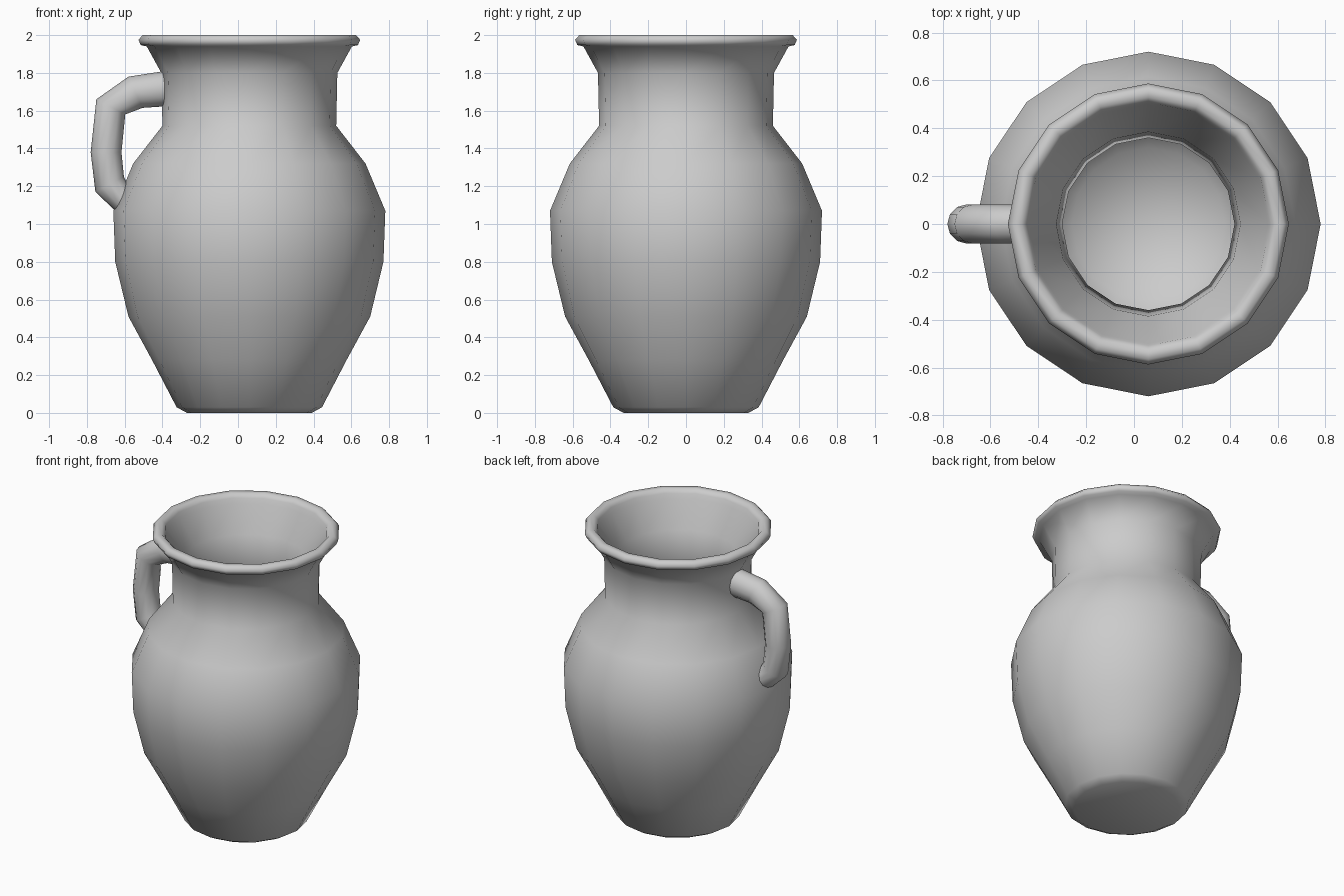
import bpy, bmesh, math
from mathutils import Vector

if "Cube" in bpy.data.objects:
    bpy.data.objects.remove(bpy.data.objects["Cube"])


def make_object(name, rings, cap_points):
    """Bridge a list of closed rings and close both ends with a fan."""
    bm = bmesh.new()
    loops = [[bm.verts.new(p) for p in ring] for ring in rings]
    n = len(loops[0])
    for a, b in zip(loops, loops[1:]):
        for i in range(n):
            j = (i + 1) % n
            bm.faces.new((a[i], a[j], b[j], b[i]))
    for loop, point in zip((loops[0], loops[-1]), cap_points):
        tip = bm.verts.new(point)
        for i in range(n):
            bm.faces.new((loop[i], loop[(i + 1) % n], tip))
    bmesh.ops.recalc_face_normals(bm, faces=bm.faces)
    mesh = bpy.data.meshes.new(name)
    bm.to_mesh(mesh)
    bm.free()
    for poly in mesh.polygons:
        poly.use_smooth = True
    obj = bpy.data.objects.new(name, mesh)
    bpy.context.collection.objects.link(obj)
    return obj


# Jug body: 16-sided lathe, (radius, height) from underside up and back inside
CX, SIDES = 0.06, 16
profile = [
    (0.33, 0.0), (0.385, 0.03), (0.515, 0.28), (0.64, 0.51), (0.71, 0.80),
    (0.72, 1.07), (0.615, 1.32), (0.46, 1.52), (0.466, 1.80),
    (0.543, 1.94), (0.575, 1.947), (0.587, 1.975), (0.565, 2.0),
    (0.53, 2.0), (0.508, 1.975), (0.50, 1.94),
    (0.385, 1.78), (0.36, 1.50), (0.53, 1.27), (0.625, 1.06), (0.615, 0.82),
    (0.55, 0.54), (0.43, 0.31), (0.32, 0.10),
]
body_rings = [
    [(CX + r * math.cos(math.tau * i / SIDES), r * math.sin(math.tau * i / SIDES), z)
     for i in range(SIDES)]
    for r, z in profile
]
make_object("jug_body", body_rings, [(CX, 0, 0), (CX, 0, 0.09)])

# Handle: 12-sided tube, each ring given by its outer and inner (x, z) points
sections = [
    ((-0.35, 1.81), (-0.35, 1.62)),
    ((-0.40, 1.808), (-0.40, 1.622)),
    ((-0.58, 1.78), (-0.505, 1.615)),
    ((-0.75, 1.66), (-0.597, 1.58)),
    ((-0.78, 1.38), (-0.617, 1.38)),
    ((-0.755, 1.17), (-0.604, 1.25)),
    ((-0.655, 1.075), (-0.58, 1.20)),
    ((-0.60, 1.05), (-0.54, 1.17)),
]
handle_rings, centres = [], []
for (ox, oz), (ix, iz) in sections:
    outer, inner = Vector((ox, 0, oz)), Vector((ix, 0, iz))
    centre, arm = (outer + inner) / 2, (outer - inner) / 2
    centres.append(centre)
    handle_rings.append([
        centre + arm * math.cos(math.tau * i / 12)
        + Vector((0, 0.082 * math.sin(math.tau * i / 12), 0))
        for i in range(12)
    ])
make_object("handle", handle_rings, [centres[0], centres[-1]])
